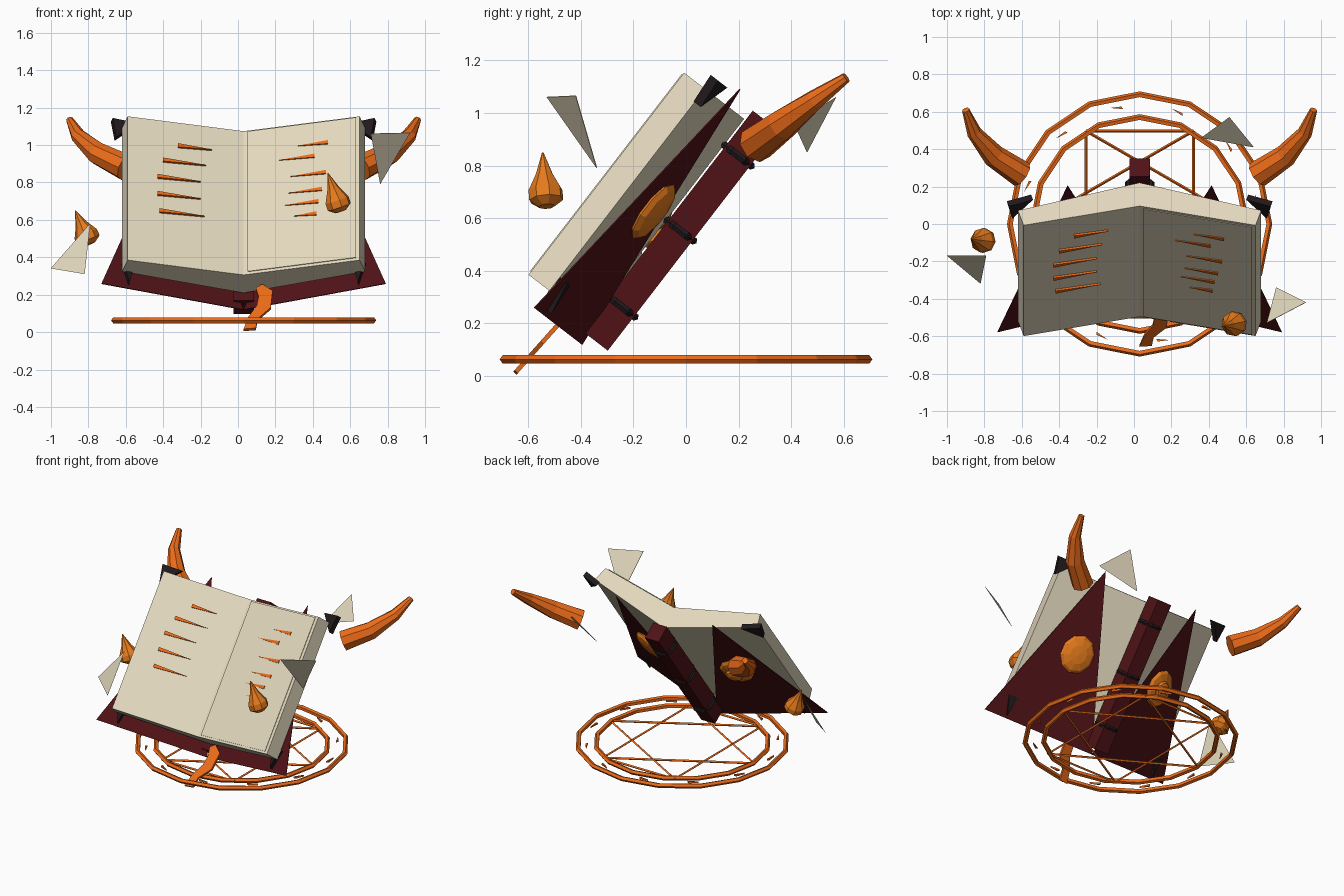
import bpy, bmesh, math
from mathutils import Vector, Matrix

if "Cube" in bpy.data.objects:
    bpy.data.objects.remove(bpy.data.objects["Cube"])

def mat(name, c):
    m = bpy.data.materials.new(name)
    m.diffuse_color = (*c, 1)
    m.use_nodes = True
    m.node_tree.nodes["Principled BSDF"].inputs["Base Color"].default_value = m.diffuse_color
    return m

RED = mat("dark_leather", (0.08, 0.006, 0.008))
CREAM = mat("paper", (0.78, 0.70, 0.52))
FIRE = mat("ember_orange", (0.85, 0.15, 0.01))
GOLD = mat("amber", (0.8, 0.2, 0.012))
BLACK = mat("black_iron", (0.015, 0.01, 0.012))

# Tilted book frame: x across, y up the spine, z out of the open pages
a = math.radians(52.4)
c, s = math.cos(a), math.sin(a)
BOOK = Matrix(((1, 0, 0, 0.03), (0, c, -s, -0.2), (0, s, c, 0.69), (0, 0, 0, 1)))
WORLD = Matrix.Identity(4)

def mesh(name, verts, faces, material, matrix=WORLD):
    me = bpy.data.meshes.new(name)
    me.from_pydata([matrix @ Vector(v) for v in verts], [], faces)
    bm = bmesh.new()
    bm.from_mesh(me)
    bmesh.ops.recalc_face_normals(bm, faces=bm.faces)
    bm.to_mesh(me)
    bm.free()
    me.materials.append(material)
    ob = bpy.data.objects.new(name, me)
    bpy.context.collection.objects.link(ob)
    return ob

def prism(name, base, offset, material, matrix=WORLD):
    n, off = len(base), Vector(offset)
    verts = [Vector(p) for p in base] + [Vector(p) + off for p in base]
    faces = [range(n), range(n, 2 * n)]
    faces += [(i, (i + 1) % n, n + (i + 1) % n, n + i) for i in range(n)]
    return mesh(name, verts, [tuple(f) for f in faces], material, matrix)

def tube(name, path, radii, sides, material):
    pts = [Vector(p) for p in path]
    verts, n = [], len(pts)
    for i, p in enumerate(pts):
        q = (pts[min(i + 1, n - 1)] - pts[max(i - 1, 0)]).to_track_quat('Z', 'Y')
        for k in range(sides):
            t = 2 * math.pi * k / sides
            verts.append(p + q @ Vector((math.cos(t), math.sin(t), 0)) * radii[i])
    faces = [tuple(range(sides)), tuple(range((n - 1) * sides, n * sides))]
    for i in range(n - 1):
        for k in range(sides):
            j = (k + 1) % sides
            faces.append((i * sides + k, i * sides + j, (i + 1) * sides + j, (i + 1) * sides + k))
    return mesh(name, verts, faces, material)

def ring(name, R, r, seg, minor, material, matrix):
    bpy.ops.mesh.primitive_torus_add(major_segments=seg, minor_segments=minor,
                                     major_radius=R, minor_radius=r)
    ob = bpy.context.object
    ob.name = name
    ob.data.transform(matrix)
    ob.data.materials.append(material)

def gem(name, loc, scale, tilt):
    bpy.ops.mesh.primitive_uv_sphere_add(segments=10, ring_count=6, radius=1)
    ob = bpy.context.object
    ob.name = name
    ob.data.transform(BOOK @ Matrix.Translation(loc) @ Matrix.Rotation(tilt, 4, 'Y')
                      @ Matrix.Diagonal((*scale, 1)))
    ob.data.materials.append(GOLD)

for sx, side in ((-1, "left"), (1, "right")):
    # Page block
    prism(f"{side}_pages", [(0, -.485, 0), (sx * .62, -.485, .13), (sx * .65, -.485, .03),
                            (0, -.485, -.158)], (0, .97, 0), CREAM, BOOK)
    # Triangular cover plate
    prism(f"{side}_cover", [(0, -.572, -.19), (sx * .76, -.572, .038), (sx * .385, .565, -.074)],
          (0, 0, -.005), RED, BOOK)
    # Iron corners
    prism(f"{side}_top_corner", [(sx * .70, .54, .045), (sx * .57, .54, .0), (sx * .68, .42, .035)],
          (sx * .01, 0, -.035), BLACK, BOOK)
    prism(f"{side}_bottom_corner", [(sx * .58, -.42, .03), (sx * .645, -.42, .045), (sx * .61, -.55, .02)],
          (sx * .01, 0, -.05), BLACK, BOOK)
    # Amber eye on the cover
    gem(f"{side}_eye", (sx * .35, -.005, -.1), (.115, .13, .035), -sx * .29)
    # Horn
    tube(f"{side}_horn", [(.03 + sx * x, y, z) for x, y, z in
                          ((.63, .265, .88), (.78, .365, .955), (.885, .49, 1.05), (.93, .61, 1.135))],
         (.072, .062, .04, .02), 8, FIRE)
gem("left_eye_pupil", (-.35, -.005, -.135), (.06, .06, .03), .29)

# Loose top sheet on the right page
prism("top_sheet", [(.02, -.47, .012), (.6, -.47, .134), (.6, .475, .134), (.02, .475, .012)],
      (0, 0, -.004), CREAM, BOOK)

# Spine and its bands
prism("spine", [(-.055, -.53, -.165), (.055, -.53, -.165), (.055, -.53, -.285), (-.055, -.53, -.285)],
      (0, 1.06, 0), RED, BOOK)
for i, v in enumerate((-.365, 0, .36)):
    ring(f"spine_band_{i}", .07, .015, 8, 5, BLACK,
         BOOK @ Matrix.Translation((0, v, -.225)) @ Matrix.Rotation(math.pi / 2, 4, 'X')
         @ Matrix.Rotation(math.pi / 8, 4, 'Z'))

# Glowing strokes on the pages
strokes = [(-.35, -.17, .325), (-.43, -.2, .215), (-.46, -.23, .1), (-.46, -.23, -.015), (-.45, -.21, -.13),
           (.45, .29, .33), (.38, .19, .25), (.44, .25, .13), (.42, .24, .02), (.4, .22, -.06), (.39, .27, -.14)]
for i, (x0, x1, v) in enumerate(strokes):
    prism(f"page_stroke_{i}", [(x0, v + .012, .215 * abs(x0)), (x1, v, .215 * abs(x1)),
                               (x0, v - .012, .215 * abs(x0))], (0, 0, .012), FIRE, BOOK)

# Floor circle: two rings, star lines and marks
for name, R in (("outer_ring", .692), ("inner_ring", .57)):
    ring(name, R, .017, 16, 5, FIRE, Matrix.Translation((.03, 0, .063)))

def star(i, R=.575):
    t = i * math.pi / 3
    return Vector((.03 + R * math.cos(t), R * math.sin(t), .063))

for i, (p, q) in enumerate([(k, k + 2) for k in range(6)] + [(1, 2), (4, 5)]):
    tube(f"star_line_{i}", [star(p), star(q)], (.008, .008), 4, FIRE)
for i in range(12):
    m = Matrix.Translation((.03, 0, .06)) @ Matrix.Rotation(i * math.pi / 6 + .2, 4, 'Z')
    prism(f"circle_mark_{i}", [(.62, -.035, 0), (.635, -.03, 0), (.64, .035, 0)], (0, 0, .012), FIRE, m)

# Ribbon bookmark, flat strip curling down to the floor
outer = [(.13, .245), (.185, .21), (.175, .12), (.105, .06), (.095, .01)]
inner = [(.095, .225), (.11, .18), (.10, .13), (.055, .07), (.03, .005)]
slope = lambda p: (p[0], -.64 + (p[1] - .01) * .89, p[1])
for i in range(4):
    prism(f"ribbon_{i}", [slope(outer[i]), slope(outer[i + 1]), slope(inner[i + 1]), slope(inner[i])],
          (0, -.012, .012), FIRE)

# Floating embers
for name, lo, hi in (("left_ember", (-.79, -.09, .47), (-.87, -.08, .65)),
                     ("right_ember", (.55, -.53, .645), (.48, -.545, .85))):
    lo, hi = Vector(lo), Vector(hi)
    tube(name, [lo.lerp(hi, t) for t in (0, .12, .3, .6, 1)], (.03, .066, .066, .033, .003), 8, GOLD)

# Torn page scraps drifting around
scraps = [((.71, -.53, 1.06), (.92, -.42, 1.065), (.76, -.34, .79)),
          ((-.79, -.17, .58), (-1, -.17, .34), (-.82, -.32, .31)),
          ((.36, .46, .85), (.51, .57, 1.06), (.64, .41, .96))]
for i, tri in enumerate(scraps):
    prism(f"page_scrap_{i}", tri, (0, .002, .002), CREAM)
